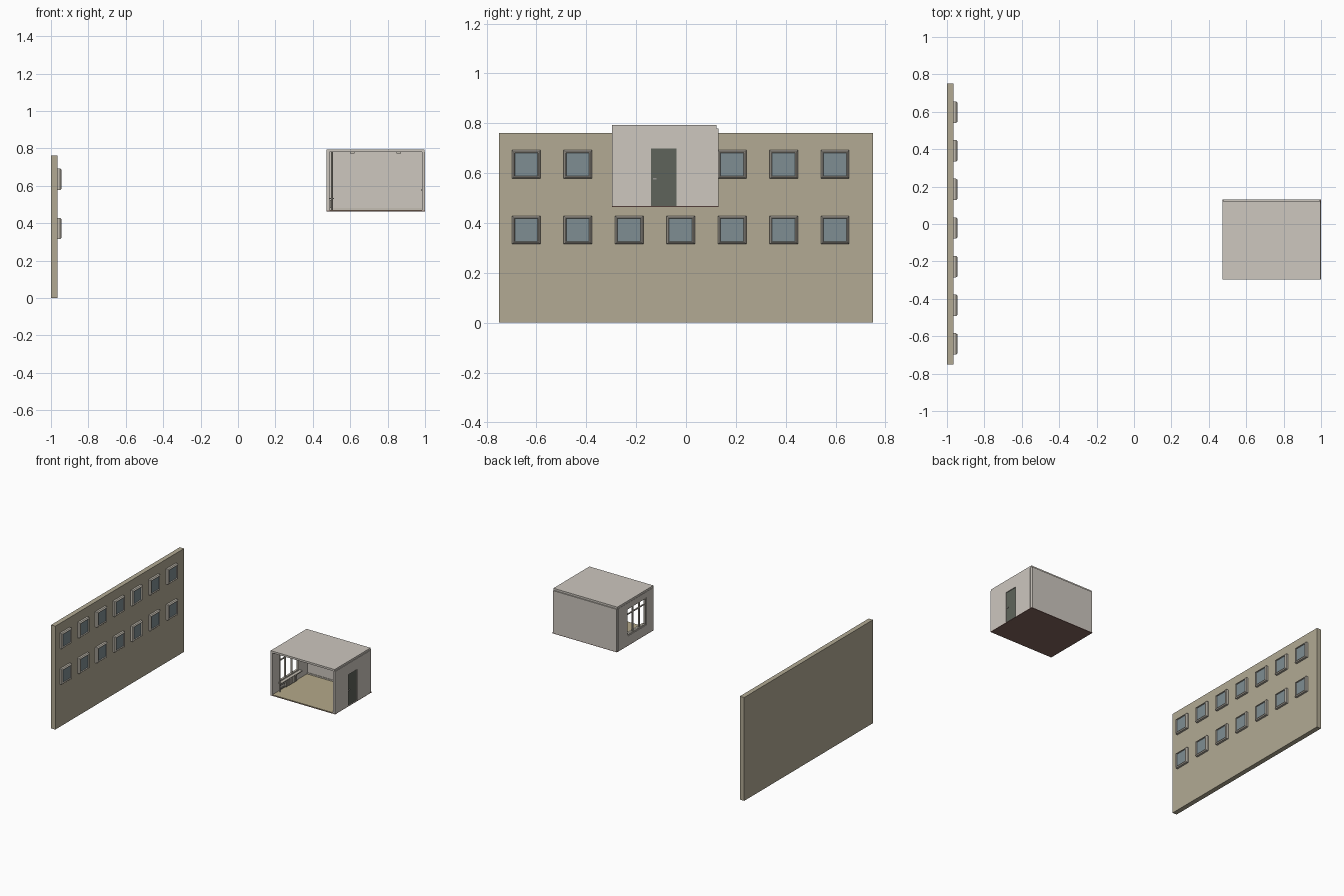
import bpy, bmesh

old = bpy.data.objects.get("Cube")
if old:
    bpy.data.objects.remove(old, do_unlink=True)


def material(name, rgb):
    lin = [((c / 255 + 0.055) / 1.055) ** 2.4 for c in rgb] + [1]
    m = bpy.data.materials.new(name)
    m.use_nodes = True
    m.diffuse_color = lin
    m.node_tree.nodes["Principled BSDF"].inputs["Base Color"].default_value = lin
    return m


FACADE = material("beige plaster", (178, 170, 148))
WALL = material("pale grey wall", (205, 199, 191))
TRIM = material("window trim", (196, 190, 178))
GLASS = material("blue grey glass", (126, 141, 146))
DOOR = material("dark green door", (94, 100, 91))
FLOOR = material("beige flooring", (180, 169, 138))
BASE = material("brown slab", (130, 101, 93))
METAL = material("grey metal", (150, 148, 144))


def finish(name, bm, mats):
    bmesh.ops.recalc_face_normals(bm, faces=bm.faces)
    me = bpy.data.meshes.new(name)
    bm.to_mesh(me)
    bm.free()
    for m in mats:
        me.materials.append(m)
    ob = bpy.data.objects.new(name, me)
    bpy.context.collection.objects.link(ob)
    return ob


def add_box(bm, xs, ys, zs):
    vs = [bm.verts.new((x, y, z)) for x in xs for y in ys for z in zs]
    for q in ((0, 1, 3, 2), (4, 6, 7, 5), (0, 4, 5, 1), (2, 3, 7, 6), (0, 2, 6, 4), (1, 5, 7, 3)):
        bm.faces.new([vs[i] for i in q])


def box(name, xs, ys, zs, mat):
    bm = bmesh.new()
    add_box(bm, xs, ys, zs)
    return finish(name, bm, [mat])


def add_rings(bm, rings, closed):
    """Bridge rectangles lying across x; close the loop or cap the last one."""
    loops = [[bm.verts.new((x, y, z)) for y, z in ((a, c), (b, c), (b, d), (a, d))]
             for x, a, b, c, d in rings]
    pairs = list(zip(loops, loops[1:])) + ([(loops[-1], loops[0])] if closed else [])
    for p, q in pairs:
        for i in range(4):
            j = (i + 1) % 4
            bm.faces.new((p[i], p[j], q[j], q[i]))
    if not closed:
        bm.faces.new(loops[-1]).material_index = 1


def holed_wall(name, xs, outer, hole, mat):
    bm = bmesh.new()
    add_rings(bm, [(xs[0], *outer), (xs[1], *outer), (xs[1], *hole), (xs[0], *hole)], True)
    return finish(name, bm, [mat])


# Long facade with two rows of chamfered windows
box("facade", (-1, -0.965), (-0.75, 0.75), (0, 0.762), FACADE)
profile = ((-0.965, 0.057), (-0.951, 0.057), (-0.944, 0.051), (-0.944, 0.048), (-0.951, 0.046))
bm = bmesh.new()
for cz in (0.372, 0.635):
    for i in range(7):
        cy = -0.641 + i * 0.2065
        add_rings(bm, [(x, cy - h, cy + h, cz - h, cz + h) for x, h in profile], False)
finish("facade_windows", bm, [TRIM, GLASS])

# Room shell, open at the front
Z0, Z1 = 0.468, 0.78
side = (-0.297, 0.11, Z0, Z1)
opening = (-0.215, 0.01, 0.535, 0.74)
holed_wall("window_wall", (0.472, 0.488), side, opening, WALL)
holed_wall("door_wall", (0.984, 1.0), side, (-0.14, -0.038, Z0 + 0.001, 0.698), WALL)
box("back_wall", (0.476, 0.995), (0.11, 0.13), (Z0, Z1), WALL)
box("roof", (0.474, 0.996), (-0.297, 0.122), (Z1, 0.794), WALL)
box("floor_slab", (0.472, 1.0), (-0.297, 0.13), (0.464, Z0), BASE)
box("flooring", (0.488, 0.984), (-0.296, 0.11), (Z0, 0.472), FLOOR)
box("back_skirting", (0.488, 0.984), (0.106, 0.11), (0.472, 0.482), TRIM)

# Door with handles on both sides
box("door", (0.983, 0.994), (-0.14, -0.038), (Z0 + 0.001, 0.698), DOOR)
bm = bmesh.new()
for x in (0.978, 0.994):
    add_box(bm, (x, x + 0.005), (-0.133, -0.118), (0.575, 0.58))
finish("door_handles", bm, [METAL])

# Room window frame, glazing bars and sill
inner = (opening[0] + 0.01, opening[1] - 0.01, opening[2] + 0.01, opening[3] - 0.01)
holed_wall("room_window_frame", (0.476, 0.49), opening, inner, TRIM)
bm = bmesh.new()
for y in (-0.14, -0.065):
    add_box(bm, (0.478, 0.488), (y - 0.004, y + 0.004), inner[2:])
add_box(bm, (0.479, 0.487), inner[:2], (0.686, 0.693))
finish("glazing_bars", bm, [TRIM])
box("window_sill", (0.486, 0.512), (-0.225, 0.02), (0.529, 0.536), TRIM)

# Ribbed radiator under the window and its riser pipe
bm = bmesh.new()
for i in range(9):
    y = -0.165 + i * 0.015
    add_box(bm, (0.493, 0.507), (y, y + 0.011), (0.482, 0.524))
add_box(bm, (0.497, 0.503), (-0.225, -0.033), (0.513, 0.519))
add_box(bm, (0.497, 0.503), (-0.225, -0.033), (0.487, 0.493))
finish("radiator", bm, [TRIM])
bpy.ops.mesh.primitive_cylinder_add(vertices=12, radius=0.005, depth=Z1 - 0.472,
                                    location=(0.502, -0.228, (Z1 + 0.472) / 2))
pipe = bpy.context.object
pipe.name = "riser_pipe"
pipe.data.materials.append(TRIM)
bpy.ops.object.shade_smooth_by_angle()

# Ceiling lamps
for n, x in enumerate((0.61, 0.86)):
    box(f"ceiling_lamp_{n + 1}", (x - 0.012, x + 0.012), (-0.16, -0.02), (0.773, Z1), TRIM)
